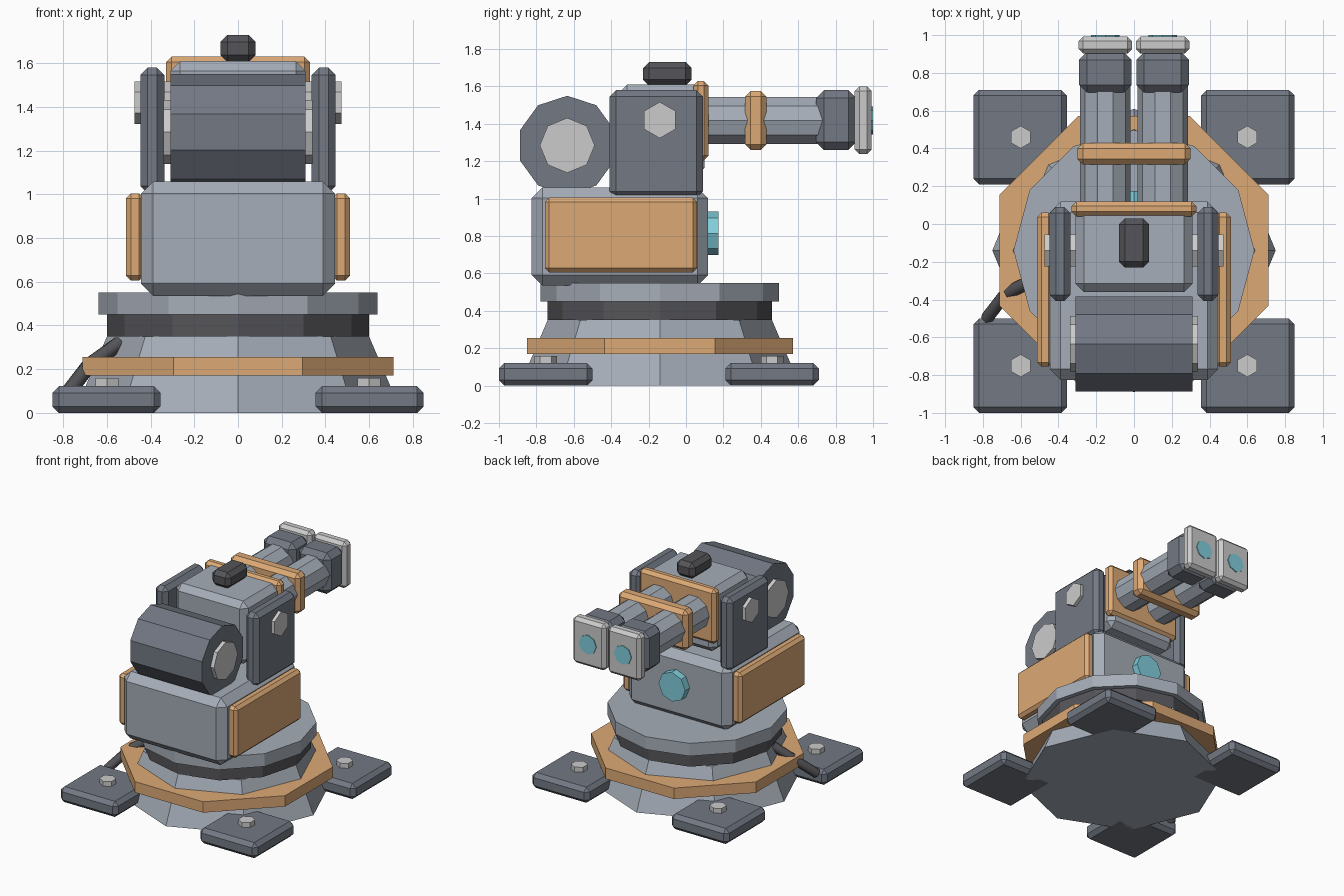
import bpy, bmesh, math
from mathutils import Vector

if "Cube" in bpy.data.objects:
    bpy.data.objects.remove(bpy.data.objects["Cube"])


def material(name, rgb):
    m = bpy.data.materials.new(name)
    m.diffuse_color = (*rgb, 1)
    m.use_nodes = True
    m.node_tree.nodes["Principled BSDF"].inputs["Base Color"].default_value = m.diffuse_color
    return m


DARK = material("dark_steel", (0.17, 0.19, 0.23))
BLACK = material("black_steel", (0.09, 0.09, 0.10))
GREY = material("grey_steel", (0.38, 0.42, 0.48))
LIGHT = material("light_metal", (0.62, 0.63, 0.64))
ORANGE = material("orange_paint", (0.72, 0.40, 0.18))
CYAN = material("cyan_glass", (0.22, 0.62, 0.72))


def finish(name, bm, mat):
    bmesh.ops.recalc_face_normals(bm, faces=bm.faces)
    me = bpy.data.meshes.new(name)
    bm.to_mesh(me)
    bm.free()
    me.materials.append(mat)
    ob = bpy.data.objects.new(name, me)
    bpy.context.collection.objects.link(ob)
    return ob


def box(name, x, y, z, bevel, mat):
    """Chamfered box from its (min, max) range on each axis."""
    bm = bmesh.new()
    bmesh.ops.create_cube(bm, size=1)
    for v in bm.verts:
        v.co = Vector([r[0] if c < 0 else r[1] for c, r in zip(v.co, (x, y, z))])
    bmesh.ops.bevel(bm, geom=bm.edges[:], offset=bevel, segments=1, affect='EDGES')
    return finish(name, bm, mat)


def prism(name, axis, n, center, span, r1, mat, r2=None, phase=0):
    """n-sided prism or cone along an axis; center holds the other two coordinates."""
    bm = bmesh.new()
    rings = []
    for t, r in zip(span, (r1, r1 if r2 is None else r2)):
        ring = []
        for i in range(n):
            a = math.radians(phase + 360 * i / n)
            u, v = center[0] + r * math.cos(a), center[1] + r * math.sin(a)
            ring.append(bm.verts.new({'x': (t, u, v), 'y': (u, t, v), 'z': (u, v, t)}[axis]))
        bm.faces.new(ring)
        rings.append(ring)
    for i in range(n):
        j = (i + 1) % n
        bm.faces.new((rings[0][i], rings[0][j], rings[1][j], rings[1][i]))
    return finish(name, bm, mat)


def mirrored(s, lo, hi):
    return (lo, hi) if s > 0 else (-hi, -lo)


CY = -0.14  # centre line of the pedestal and the turret

# Pedestal and turntable
prism("pedestal", 'z', 8, (0, CY), (0, 0.35), 0.75, GREY, 0.60)
prism("warning_ring", 'z', 8, (0, CY), (0.17, 0.255), 0.77, ORANGE, phase=22.5)
prism("neck", 'z', 12, (0, CY), (0.35, 0.45), 0.60, BLACK)
prism("turntable", 'z', 12, (0, CY), (0.45, 0.55), 0.638, GREY)

# Feet with hex bolts
for side, s in (("right", 1), ("left", -1)):
    for end, y in (("front", -0.75), ("rear", 0.46)):
        box(f"foot_{end}_{side}", mirrored(s, 0.355, 0.85), (y - 0.25, y + 0.25),
            (0, 0.122), 0.03, DARK)
        prism(f"foot_bolt_{end}_{side}", 'z', 6, (0.6 * s, y), (0.11, 0.16), 0.06, LIGHT, phase=90)

# Body and sensor
box("body", (-0.445, 0.445), (-0.825, 0.118), (0.535, 1.06), 0.057, GREY)
prism("body_sensor", 'y', 8, (0, 0.815), (0.08, 0.175), 0.115, CYAN)

# Head, hatch and barrel bracket
box("head", (-0.31, 0.31), (-0.36, 0.10), (1.12, 1.61), 0.045, GREY)
box("top_hatch", (-0.08, 0.08), (-0.23, 0.03), (1.605, 1.73), 0.032, BLACK)
box("barrel_mount", (-0.33, 0.33), (0.04, 0.12), (1.205, 1.63), 0.025, ORANGE)
box("barrel_clamp", (-0.30, 0.30), (0.315, 0.43), (1.26, 1.575), 0.03, ORANGE)
prism("pivot_axle", 'x', 6, (CY, 1.42), (-0.473, 0.473), 0.097, LIGHT, phase=90)

# Drum behind the head
prism("drum", 'x', 10, (-0.635, 1.285), (-0.31, 0.31), 0.265, DARK, phase=90)
prism("drum_caps", 'x', 8, (-0.635, 1.285), (-0.34, 0.34), 0.147, LIGHT)

# Mirrored side plates and barrels
for side, s in (("right", 1), ("left", -1)):
    box(f"side_panel_{side}", mirrored(s, 0.43, 0.513), (-0.755, 0.06), (0.605, 1.005), 0.023, ORANGE)
    box(f"cheek_plate_{side}", mirrored(s, 0.337, 0.447), (-0.408, 0.09), (1.005, 1.58), 0.033, DARK)
    x = 0.152 * s
    prism(f"barrel_{side}", 'y', 10, (x, 1.418), (0.05, 0.75), 0.133, GREY)
    box(f"muzzle_block_{side}", (x - 0.14, x + 0.14), (0.695, 0.91), (1.26, 1.58), 0.042, DARK)
    box(f"muzzle_plate_{side}", (x - 0.142, x + 0.142), (0.902, 0.993), (1.238, 1.60), 0.025, LIGHT)
    prism(f"muzzle_lens_{side}", 'y', 8, (x, 1.418), (0.95, 1.0), 0.075, CYAN)

# Power cable on the left of the pedestal
curve = bpy.data.curves.new("power_cable", 'CURVE')
curve.dimensions = '3D'
curve.bevel_depth = 0.035
curve.bevel_resolution = 1
curve.use_fill_caps = True
path = [(-0.54, -0.30, 0.32), (-0.68, -0.37, 0.22), (-0.78, -0.50, 0.09)]
spline = curve.splines.new('POLY')
spline.points.add(len(path) - 1)
for p, co in zip(spline.points, path):
    p.co = (*co, 1)
curve.materials.append(BLACK)
bpy.context.collection.objects.link(bpy.data.objects.new("power_cable", curve))
